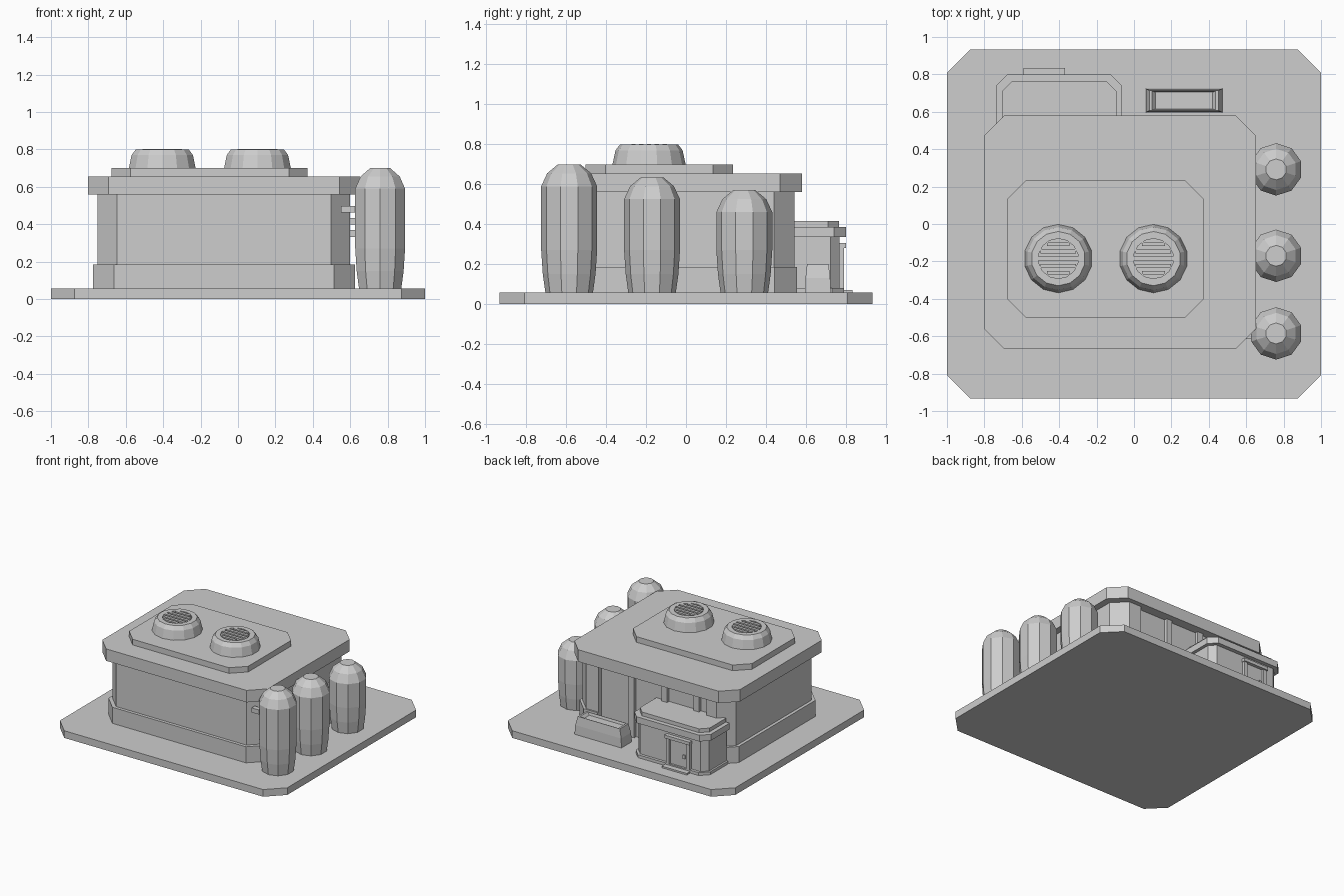
import bpy, bmesh, math

old = bpy.data.objects.get("Cube")
if old:
    bpy.data.objects.remove(old, do_unlink=True)

GREY = (0.61, 0.61, 0.61, 1)
grey = bpy.data.materials.new("plain_grey")
grey.use_nodes = True
grey.diffuse_color = GREY
grey.node_tree.nodes["Principled BSDF"].inputs["Base Color"].default_value = GREY


def loft(name, rings, floor=False):
    """Skin a stack of equal-length point rings, cap the top, optionally the floor."""
    bm = bmesh.new()
    rows = [[bm.verts.new(p) for p in ring] for ring in rings]
    n = len(rows[0])
    for a, b in zip(rows, rows[1:]):
        for i in range(n):
            j = (i + 1) % n
            bm.faces.new((a[i], a[j], b[j], b[i]))
    bm.faces.new(rows[-1])
    if floor:
        bm.faces.new(rows[0][::-1])
    bmesh.ops.remove_doubles(bm, verts=bm.verts, dist=0.0001)
    mesh = bpy.data.meshes.new(name)
    bm.to_mesh(mesh)
    bm.free()
    mesh.materials.append(grey)
    obj = bpy.data.objects.new(name, mesh)
    bpy.context.collection.objects.link(obj)
    return obj


def at_height(outline, z):
    return [(x, y, z) for x, y in outline]


def stepped(name, tiers, floor=False):
    """One continuous skin through tiers of (outline, bottom, top)."""
    loft(name, [at_height(o, z) for o, z0, z1 in tiers for z in (z0, z1)], floor)


def chamfered(x0, x1, y0, y1, c, front=True):
    """Rectangle outline with cut corners; front corners may stay square."""
    f = c if front else 0
    pts = [(x0, y0 + f), (x0 + f, y0), (x1 - f, y0), (x1, y0 + f),
           (x1, y1 - c), (x1 - c, y1), (x0 + c, y1), (x0, y1 - c)]
    return list(dict.fromkeys(pts))


def box(name, x0, x1, y0, y1, z0, z1):
    stepped(name, [([(x0, y0), (x1, y0), (x1, y1), (x0, y1)], z0, z1)], floor=True)


def lathe(name, x, y, sides, profile):
    angles = [math.pi / 2 + math.tau * i / sides for i in range(sides)]
    loft(name, [[(x + r * math.cos(a), y + r * math.sin(a), z) for a in angles]
                for r, z in profile])


def with_bay(outline, depth=0):
    """Cut a shallow bay into the back edge of an eight-point outline."""
    y = outline[5][1]
    bay = [(0.39, y), (0.39, y - depth), (-0.56, y - depth), (-0.56, y)]
    return outline[:6] + bay + outline[6:]


# Ground slab
stepped("base_slab", [(chamfered(-1, 1, -0.934, 0.934, 0.125), 0, 0.057)], floor=True)

# Building shell: plinth, walls and overhanging roof
stepped("building_shell", [
    (with_bay(chamfered(-0.775, 0.625, -0.632, 0.555, 0.112), 0.05), 0.057, 0.185),
    (with_bay(chamfered(-0.75, 0.60, -0.607, 0.543, 0.102), 0.038), 0.185, 0.56),
    (with_bay(chamfered(-0.803, 0.653, -0.668, 0.58, 0.11)), 0.56, 0.655)])
stepped("roof_pad", [(chamfered(-0.675, 0.372, -0.503, 0.235, 0.10), 0.655, 0.70)])

# Back bay pilasters
for i, x in enumerate((-0.46, -0.18, 0.11)):
    box(f"back_pilaster_{i + 1}", x - 0.025, x + 0.025, 0.50, 0.53, 0.057, 0.56)

# Roof vents with slatted grilles
for i, x in enumerate((-0.405, 0.104)):
    y, r = -0.185, 0.107
    lathe(f"roof_vent_{i + 1}", x, y, 14,
          [(0.183, 0.70), (0.168, 0.77), (0.145, 0.80), (r, 0.80), (r, 0.765)])
    for k in range(-2, 3):
        yk = y + k * 0.039
        half = math.sqrt(r * r - (abs(yk - y) + 0.01) ** 2)
        box(f"vent_slat_{i + 1}_{k + 3}", x - half, x + half,
            yk - 0.011, yk + 0.011, 0.765, 0.802)

# Storage tanks and their pipes to the wall
for i, (y, top) in enumerate(((-0.585, 0.70), (-0.17, 0.635), (0.292, 0.57))):
    lathe(f"tank_{i + 1}", 0.76, y, 10,
          [(0.119, 0.057), (0.132, 0.15), (0.14, 0.27), (0.14, top - 0.11),
           (0.11, top - 0.045), (0.056, top)])
    pipe_z = top - 0.22
    box(f"tank_pipe_{i + 1}", 0.55, 0.68, y - 0.03, y + 0.01, pipe_z - 0.018, pipe_z + 0.018)

# Entrance annex: footing, walls, roof and roof cap
stepped("annex", [
    (chamfered(-0.725, -0.07, 0.505, 0.79, 0.06, False), 0.057, 0.08),
    (chamfered(-0.71, -0.09, 0.505, 0.768, 0.045, False), 0.08, 0.335),
    (chamfered(-0.737, -0.065, 0.505, 0.80, 0.06, False), 0.335, 0.385),
    (chamfered(-0.705, -0.093, 0.505, 0.765, 0.055, False), 0.385, 0.415)])

# Door set in a frame, with canopy, step and handle
box("door_canopy", -0.59, -0.37, 0.768, 0.80, 0.28, 0.305)
for side, x in (("left", -0.39), ("right", -0.57)):
    box(f"door_jamb_{side}", x - 0.015, x + 0.015, 0.768, 0.79, 0.07, 0.28)
box("door_panel", -0.555, -0.405, 0.768, 0.775, 0.07, 0.28)
box("door_handle", -0.54, -0.52, 0.775, 0.785, 0.15, 0.18)
box("door_step", -0.59, -0.37, 0.768, 0.833, 0.057, 0.07)

# Tapered bin beside the annex with a sunken top
rings = []
for hx, hy, z in ((0.206, 0.065, 0.057), (0.202, 0.062, 0.13), (0.185, 0.054, 0.20),
                  (0.17, 0.05, 0.20), (0.153, 0.045, 0.18)):
    rings.append([(0.267 + sx * hx, 0.66 + sy * hy, z)
                  for sx, sy in ((-1, -1), (1, -1), (1, 1), (-1, 1))])
loft("side_bin", rings)
